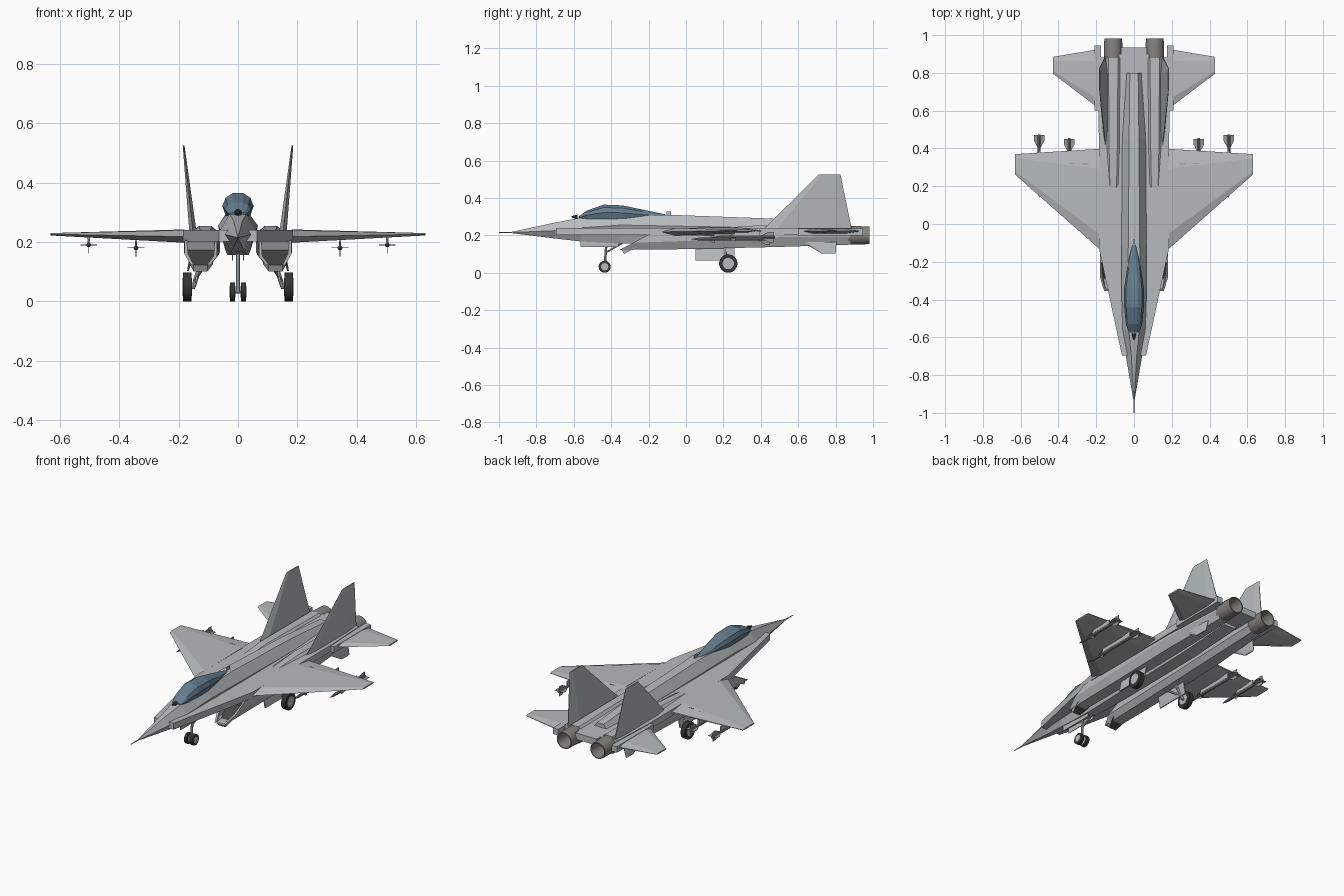
import bpy, bmesh, math
from mathutils import Vector

if "Cube" in bpy.data.objects:
    bpy.data.objects.remove(bpy.data.objects["Cube"])


def material(name, color):
    m = bpy.data.materials.new(name)
    m.use_nodes = True
    m.diffuse_color = (*color, 1)
    m.node_tree.nodes["Principled BSDF"].inputs["Base Color"].default_value = (*color, 1)
    return m


GREY = material("airframe grey", (0.47, 0.50, 0.51))
BLUE = material("canopy blue", (0.13, 0.21, 0.28))
METAL = material("nozzle metal", (0.24, 0.23, 0.21))
DARK = material("intake dark", (0.06, 0.06, 0.06))
TYRE = material("tyre black", (0.035, 0.035, 0.035))
STORE = material("store grey", (0.30, 0.31, 0.31))


def finish(name, bm, mats, mirror=False, smooth=False):
    bmesh.ops.recalc_face_normals(bm, faces=bm.faces)
    me = bpy.data.meshes.new(name)
    bm.to_mesh(me)
    bm.free()
    for m in mats:
        me.materials.append(m)
    ob = bpy.data.objects.new(name, me)
    bpy.context.collection.objects.link(ob)
    if mirror:
        ob.modifiers.new("mirror", "MIRROR")
    if smooth:
        bpy.context.view_layer.objects.active = ob
        bpy.ops.object.select_all(action="DESELECT")
        ob.select_set(True)
        bpy.ops.object.shade_smooth_by_angle(angle=math.radians(35))
    return ob


def loft_mesh(rings):
    """Skin a list of equal-length rings and cap both ends."""
    bm = bmesh.new()
    rows = [[bm.verts.new(p) for p in r] for r in rings]
    n = len(rows[0])
    for a, b in zip(rows, rows[1:]):
        for i in range(n):
            bm.faces.new((a[i], a[(i + 1) % n], b[(i + 1) % n], b[i]))
    caps = bm.faces.new(rows[0]), bm.faces.new(rows[-1])
    return bm, caps


def loft(name, rings, mat, mirror=False, smooth=False):
    return finish(name, loft_mesh(rings)[0], [mat], mirror, smooth)


def prism(name, outline, z0, z1, mat=GREY):
    return loft(name, [[(x, y, z) for x, y in outline] for z in (z0, z1)], mat, True)


def box(name, lo, hi, mat=GREY, mirror=True):
    ring = [(lo[0], lo[1]), (hi[0], lo[1]), (hi[0], hi[1]), (lo[0], hi[1])]
    return loft(name, [[(x, y, z) for x, y in ring] for z in (lo[2], hi[2])], mat, mirror)


def foil(name, root, tip, t_root, t_tip, axis, mat=GREY):
    """Sharp-edged flying surface; root and tip are (leading, trailing) points."""
    def ring(pair, t):
        a, b = map(Vector, pair)
        d = Vector((0, 0, 0))
        d[axis] = t
        return [a, a.lerp(b, .15) + d, a.lerp(b, .8) + d, b + d * .2,
                b - d * .2, a.lerp(b, .8) - d, a.lerp(b, .15) - d]
    return loft(name, [ring(root, t_root), ring(tip, t_tip)], mat, True)


def circle(c, r, axis, n):
    d = Vector(axis)
    q = d.to_track_quat("Z", "Y")
    return [Vector(c) + q @ Vector((r * math.cos(a), r * math.sin(a), 0))
            for a in (math.tau * (i + .5) / n for i in range(n))]


def tube(name, a, b, r, mat=GREY, r2=None, n=8, mirror=True):
    d = Vector(b) - Vector(a)
    return loft(name, [circle(a, r, d, n), circle(b, r2 or r, d, n)], mat, mirror, True)


# Fuselage: y, top, middle, bottom heights and their half widths
body = [(-.935, .218, .215, .212, .001, .003, .001),
        (-.70, .268, .225, .183, .014, .043, .014),
        (-.56, .295, .240, .167, .028, .060, .024),
        (-.35, .300, .255, .156, .034, .067, .028),
        (-.10, .310, .250, .156, .030, .066, .035),
        (.45, .290, .240, .165, .026, .062, .040),
        (.80, .262, .235, .185, .022, .042, .040)]
loft("fuselage", [[(wt, y, t), (wm, y, m), (wb, y, b), (-wb, y, b), (-wm, y, m), (-wt, y, t)]
                  for y, t, m, b, wt, wm, wb in body], GREY)
tube("nose_probe", (0, -1, .215), (0, -.92, .215), .002, STORE, .004, mirror=False)

# Flat centre deck with forward strakes
prism("centre_deck", [(0, -.695), (.064, -.695), (.185, -.13), (.187, .63), (.175, .88),
                      (.07, .90), (.07, .935), (0, .935)], .202, .240)
box("tail_boom", (.174, .60, .200), (.209, .945, .236))

# Wings, tails and ventral fins
foil("wing", ((.18, -.135, .218), (.18, .398, .222)), ((.63, .262, .226), (.63, .37, .226)), .021, .004, 2)
foil("tailplane", ((.19, .615, .222), (.19, .925, .222)), ((.428, .795, .225), (.428, .885, .225)), .012, .004, 2)
foil("tail_fin", ((.152, .42, .238), (.152, .885, .238)), ((.183, .71, .525), (.183, .826, .525)), .012, .003, 0)
foil("ventral_fin", ((.155, .62, .165), (.155, .805, .165)), ((.168, .725, .103), (.168, .80, .103)), .007, .003, 0)


# Engine nacelle with a raked, recessed inlet
def nacelle_ring(y, rake, xi, xo, top, low):
    pts = [(xi, top), (xo, top), (xo, top - .045), (xo - .022, low), (xi + .025, low), (xi, low + .03)]
    return [(x, y + rake * (z - low), z) for x, z in pts]


bm, caps = loft_mesh([nacelle_ring(-.355, 1.9, .07, .18, .205, .122),
                      nacelle_ring(0, 0, .065, .182, .215, .126),
                      nacelle_ring(.5, 0, .06, .18, .235, .138),
                      nacelle_ring(.88, 0, .06, .16, .24, .150)])
bmesh.ops.recalc_face_normals(bm, faces=bm.faces)
bmesh.ops.inset_individual(bm, faces=[caps[0]], thickness=.012)
bmesh.ops.inset_individual(bm, faces=[caps[0]], thickness=.002, depth=-.03)
caps[0].material_index = 1
finish("engine_nacelle", bm, [GREY, DARK], True)

# Raised engine fairing on the deck
loft("engine_fairing", [[(.11 - w, y, .236), (.11 - w * .6, y, z), (.11 + w * .6, y, z), (.11 + w, y, .236)]
                        for y, w, z in ((.16, .028, .238), (.40, .036, .254), (.88, .042, .250))],
     GREY, True)

# Hollow exhaust nozzle with dark core
bm, caps = loft_mesh([circle((.11, y, .2), r, (0, 1, 0), 16) for y, r in
                      ((.85, .047), (.89, .051), (.982, .048), (.982, .043), (.89, .034))])
caps[1].material_index = 1
finish("exhaust_nozzle", bm, [METAL, DARK], True, True)

# Faceted canopy: y, half width, top height
glass = [(-.575, .028, .300), (-.53, .043, .332), (-.44, .052, .364),
         (-.34, .052, .360), (-.23, .036, .337), (-.11, .012, .312)]
loft("canopy", [[(-w * .8, y, .288), (-w, y, .288 + h * .45), (-w * .8, y, .288 + h * .8), (-w * .35, y, .288 + h),
                 (w * .35, y, .288 + h), (w * .8, y, .288 + h * .8), (w, y, .288 + h * .45), (w * .8, y, .288)]
                for y, w, h in ((y, w, t - .288) for y, w, t in glass)], BLUE)
tube("sensor_ball", (0, -.612, .299), (0, -.58, .299), .004, DARK, .013, mirror=False)
box("spine_aerial", (-.003, -.105, .30), (.003, -.08, .328), GREY, False)


# Landing gear
def wheel(name, x, y, r, w):
    tube(name + "_tyre", (x - w / 2, y, r), (x + w / 2, y, r), r, TYRE, n=20)
    tube(name + "_hub", (x - w / 2 - .002, y, r), (x + w / 2 + .002, y, r), r * .62, GREY, n=16)


wheel("nose_wheel", .0185, -.435, .032, .017)
wheel("main_wheel", .171, .226, .049, .028)
tube("nose_axle", (-.02, -.435, .032), (.02, -.435, .032), .005, mirror=False)
tube("nose_strut", (0, -.435, .032), (0, -.425, .165), .007, mirror=False)
tube("nose_brace", (0, -.425, .11), (0, -.33, .165), .005, mirror=False)
tube("main_axle", (.145, .226, .049), (.175, .226, .049), .007)
tube("main_strut", (.150, .226, .049), (.118, .20, .15), .008)
tube("main_brace", (.146, .22, .07), (.10, .12, .14), .005)
box("nose_gear_door", (.017, -.565, .138), (.021, -.36, .175))
loft("main_gear_door", [[(x - .003, y, z), (x + .003, y, z), (x + .003, y2, z), (x - .003, y2, z)]
                        for x, z, y, y2 in ((.128, .14, .05, .26), (.142, .066, .05, .26))], GREY, True)


# Wing stores with cruciform fins on pylons
def store(name, x, z, y0, y1):
    profile = ((y0, .001), (y0 + .04, .008), (y1 - .01, .008), (y1, .006))
    loft(name + "_body", [circle((x, y, z), r, (0, 1, 0), 10) for y, r in profile], STORE, True, True)
    for tag, start, length, span in (("tail", y1 - .075, .07, .028), ("nose", y0 + .09, .035, .02)):
        shape = [(-.006, start), (-span, start + length * .6), (-span, start + length),
                 (span, start + length), (span, start + length * .6), (.006, start)]
        prism(f"{name}_{tag}_fins_flat", [(x + u, y) for u, y in shape], z - .001, z + .001, STORE)
        loft(f"{name}_{tag}_fins_upright", [[(x + s, y, z + u) for u, y in shape] for s in (-.001, .001)],
             STORE, True)
    box(name + "_pylon", (x - .004, y0 + .12, z), (x + .004, y1 - .08, .222))


store("inner_store", .343, .180, .03, .455)
store("outer_store", .502, .190, .14, .475)

# Control surface hinge plates on the wings
for i, (x, y) in enumerate(((.24, .315), (.31, .318), (.38, .320), (.45, .322))):
    box(f"flap_hinge_{i}", (x, y, .222), (x + .035, y + .005, .2405 - (x - .18) * .03), STORE)
